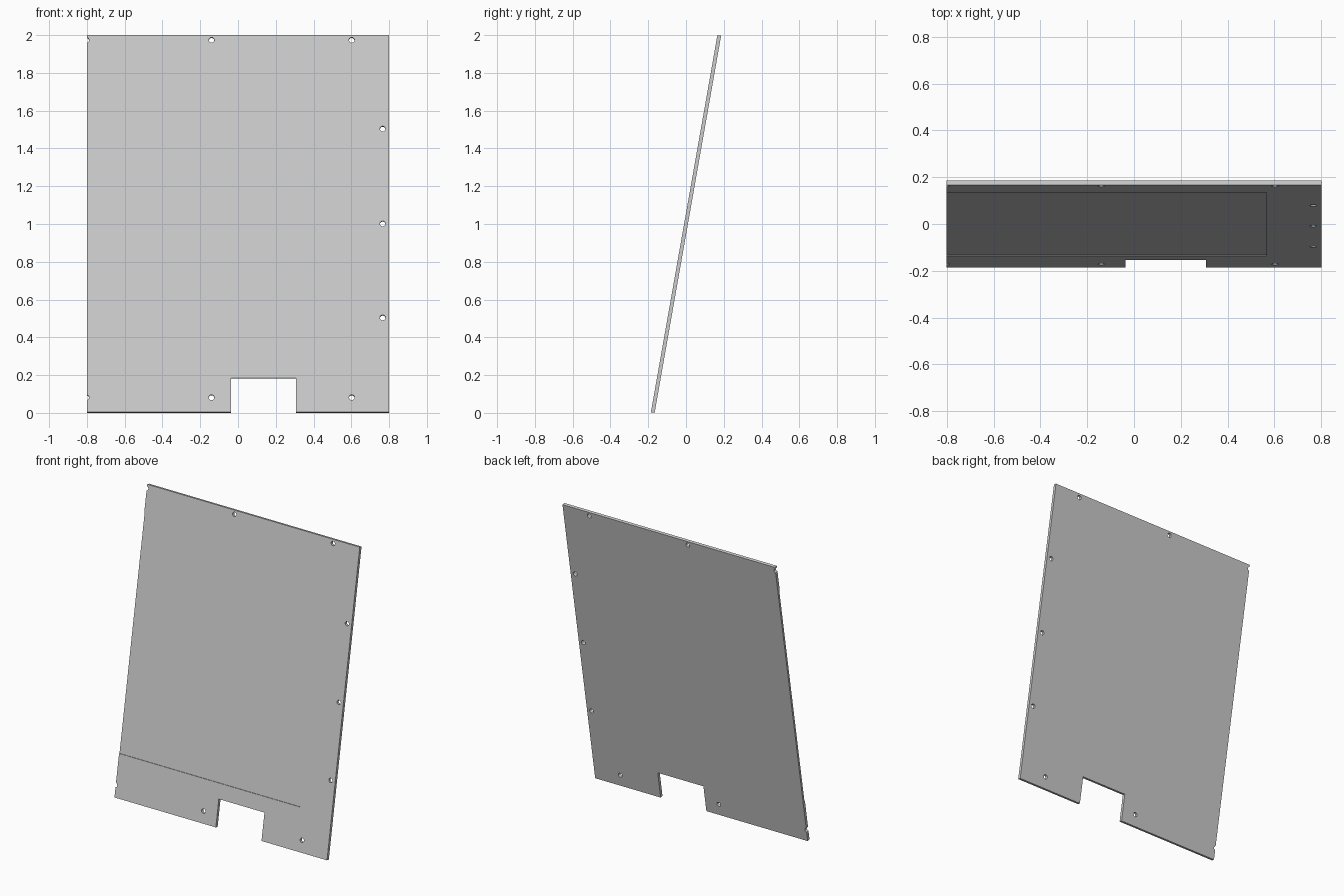
import bpy, bmesh, math
from mathutils import Matrix, Vector

cube = bpy.data.objects.get("Cube")
if cube:
    bpy.data.objects.remove(cube, do_unlink=True)

TILT = math.radians(10)
WIDTH, THICK = 1.6, 0.02
HEIGHT = (2 - THICK * math.sin(TILT)) / math.cos(TILT)
RECESS_DEPTH = 0.005
HOLE_RADIUS = 0.0145

grey = bpy.data.materials.new("light grey")
grey.use_nodes = True
grey.diffuse_color = (0.6, 0.6, 0.6, 1)
grey.node_tree.nodes["Principled BSDF"].inputs["Base Color"].default_value = (0.6, 0.6, 0.6, 1)


def add_box(bm, x, y, z):
    """Box from three (low, high) ranges."""
    centre = Vector([(a + b) / 2 for a, b in (x, y, z)])
    size = Vector([b - a for a, b in (x, y, z)])
    bmesh.ops.create_cube(bm, size=1, matrix=Matrix.LocRotScale(centre, None, size))


def add_hole(bm, x, z):
    """Cylinder through the panel thickness."""
    bmesh.ops.create_cone(bm, cap_ends=True, segments=24, radius1=HOLE_RADIUS, radius2=HOLE_RADIUS,
                          depth=0.1, matrix=Matrix.Translation((x, 0, z)) @ Matrix.Rotation(math.pi / 2, 4, "X"))


def make_object(name, bm):
    mesh = bpy.data.meshes.new(name)
    bm.to_mesh(mesh)
    bm.free()
    mesh.materials.append(grey)
    obj = bpy.data.objects.new(name, mesh)
    bpy.context.collection.objects.link(obj)
    return obj


# Flat panel, built upright around its centre
bm = bmesh.new()
add_box(bm, (-WIDTH / 2, WIDTH / 2), (-THICK / 2, THICK / 2), (-HEIGHT / 2, HEIGHT / 2))
panel = make_object("panel", bm)

# Cutter: bottom notch, shallow front recess open at one side, screw holes
bm = bmesh.new()
add_box(bm, (-0.037, 0.307), (-0.1, 0.1), (-1.2, -0.83))
add_box(bm, (-0.9, 0.565), (-0.1, -THICK / 2 + RECESS_DEPTH), (-0.729, 0.834))
for z in (0.987, -0.934):
    for x in (-0.803, -0.14, 0.602):
        add_hole(bm, x, z)
for z in (0.51, 0, -0.505):
    add_hole(bm, 0.766, z)
cutter = make_object("panel_cutter", bm)
cutter.hide_render = True

cut = panel.modifiers.new("cutouts", "BOOLEAN")
cut.operation = "DIFFERENCE"
cut.solver = "EXACT"
cut.object = cutter

# Bake the cutouts and drop the cutter
bpy.context.view_layer.update()
depsgraph = bpy.context.evaluated_depsgraph_get()
baked = bpy.data.meshes.new_from_object(panel.evaluated_get(depsgraph))
panel.modifiers.clear()
panel.data = baked
bpy.data.objects.remove(cutter, do_unlink=True)

# Lean the panel back
panel.location = (0, 0, 1)
panel.rotation_euler = (-TILT, 0, 0)

# Smooth hole walls, sharp edges elsewhere
bpy.ops.object.select_all(action="DESELECT")
panel.select_set(True)
bpy.context.view_layer.objects.active = panel
bpy.ops.object.shade_smooth_by_angle(angle=math.radians(30))
